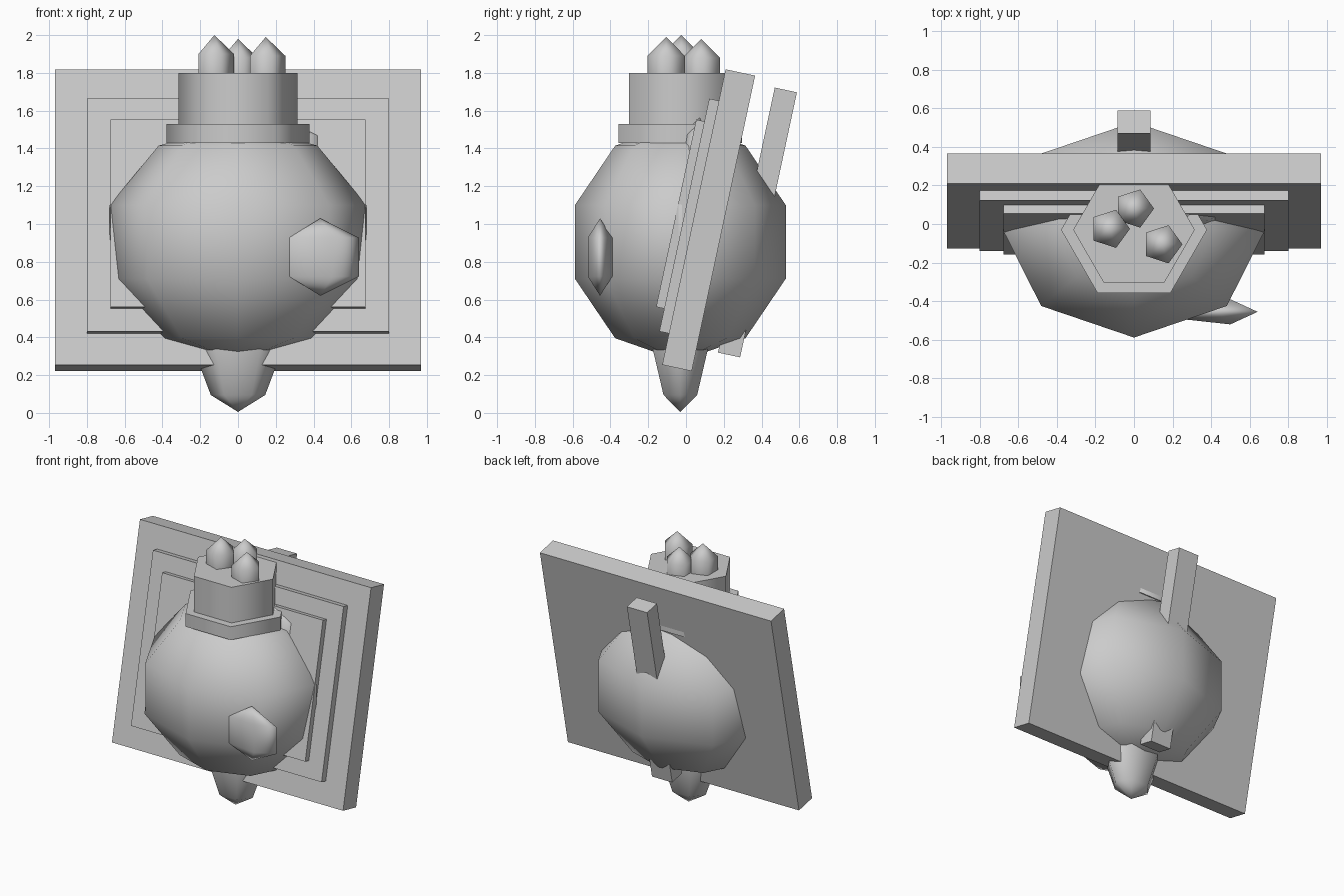
import bpy
from math import sin, cos, pi, radians
from mathutils import Matrix, Vector

old = bpy.data.objects.get("Cube")
if old:
    bpy.data.objects.remove(old, do_unlink=True)

grey = bpy.data.materials.new("plain_grey")
grey.use_nodes = True
colour = (0.6, 0.6, 0.6, 1)
grey.diffuse_color = colour
grey.node_tree.nodes["Principled BSDF"].inputs["Base Color"].default_value = colour

TILT = Matrix.Rotation(radians(-12.1), 4, "X")
PANEL_CENTRE = Vector((0, 0.12, 1.02))


def finish(name, verts, faces, matrix):
    mesh = bpy.data.meshes.new(name)
    mesh.from_pydata(verts, [], faces)
    mesh.materials.append(grey)
    ob = bpy.data.objects.new(name, mesh)
    bpy.context.collection.objects.link(ob)
    ob.matrix_world = matrix
    bpy.ops.object.select_all(action="DESELECT")
    ob.select_set(True)
    bpy.context.view_layer.objects.active = ob
    bpy.ops.object.shade_smooth_by_angle(angle=radians(80))
    return ob


def ring_points(segments, radius, z):
    return [(radius * cos(2 * pi * i / segments), radius * sin(2 * pi * i / segments), z)
            for i in range(segments)]


def bands(n, rows):
    return [(r * n + i, r * n + (i + 1) % n, (r + 1) * n + (i + 1) % n, (r + 1) * n + i)
            for r in range(rows - 1) for i in range(n)]


def ball(name, n, rows, centre, radii, turn=Matrix()):
    # Faceted ellipsoid with an odd number of bands between its poles
    verts = []
    for r in range(1, rows):
        lat = -pi / 2 + pi * r / rows
        verts += ring_points(n, cos(lat), sin(lat))
    faces = bands(n, rows - 1)
    bottom, top, last = len(verts), len(verts) + 1, (rows - 2) * n
    verts += [(0, 0, -1), (0, 0, 1)]
    for i in range(n):
        j = (i + 1) % n
        faces += [(bottom, j, i), (top, last + i, last + j)]
    return finish(name, verts, faces,
                  Matrix.Translation(centre) @ turn @ Matrix.Diagonal((*radii, 1)))


def prism(name, n, radius, low, high, centre):
    verts = ring_points(n, radius, low) + ring_points(n, radius, high)
    faces = bands(n, 2) + [tuple(reversed(range(n))), tuple(range(n, 2 * n))]
    return finish(name, verts, faces, Matrix.Translation(centre))


def tilted_box(name, half_x, back, front, low, high):
    # Depths run forward from the panel centre, heights run along its slope
    verts = [(x, -d, h) for h in (low, high)
             for x, d in ((-half_x, front), (half_x, front), (half_x, back), (-half_x, back))]
    faces = bands(4, 2) + [(3, 2, 1, 0), (4, 5, 6, 7)]
    return finish(name, verts, faces, Matrix.Translation(PANEL_CENTRE) @ TILT)


# Body and the pointed foot beneath it
ball("body", 8, 5, (0, -0.03, 0.905), (0.715, 0.587, 0.63))
ball("foot", 6, 5, (0, -0.03, 0.475), (0.245, 0.175, 0.47))

# Hat
prism("hat_brim", 6, 0.378, 1.43, 1.53, (0, -0.03, 0))
prism("hat_crown", 6, 0.315, 1.43, 1.8, (0, -0.03, 0))
for i, (x, y, z) in enumerate([(-0.125, -0.025, 1.8), (0, 0.08, 1.78), (0.147, -0.105, 1.79)]):
    ball(f"hat_bobble_{i + 1}", 5, 3, (x, y, z), (0.12, 0.12, 0.2))

# Hands
ball("front_hand", 5, 3, (0.436, -0.455, 0.825), (0.236, 0.079, 0.205))
ball("raised_hand", 5, 3, (0.25, 0.03, 1.365), (0.236, 0.079, 0.205), TILT)

# Leaning panel with stepped layers and a rear bar
tilted_box("panel", 0.97, -0.08, 0.08, -0.8, 0.8)
tilted_box("panel_middle_layer", 0.8, 0, 0.132, -0.63, 0.63)
tilted_box("panel_inner_layer", 0.675, 0, 0.176, -0.507, 0.507)
tilted_box("rear_bar", 0.085, -0.315, -0.195, -0.675, 0.76)
